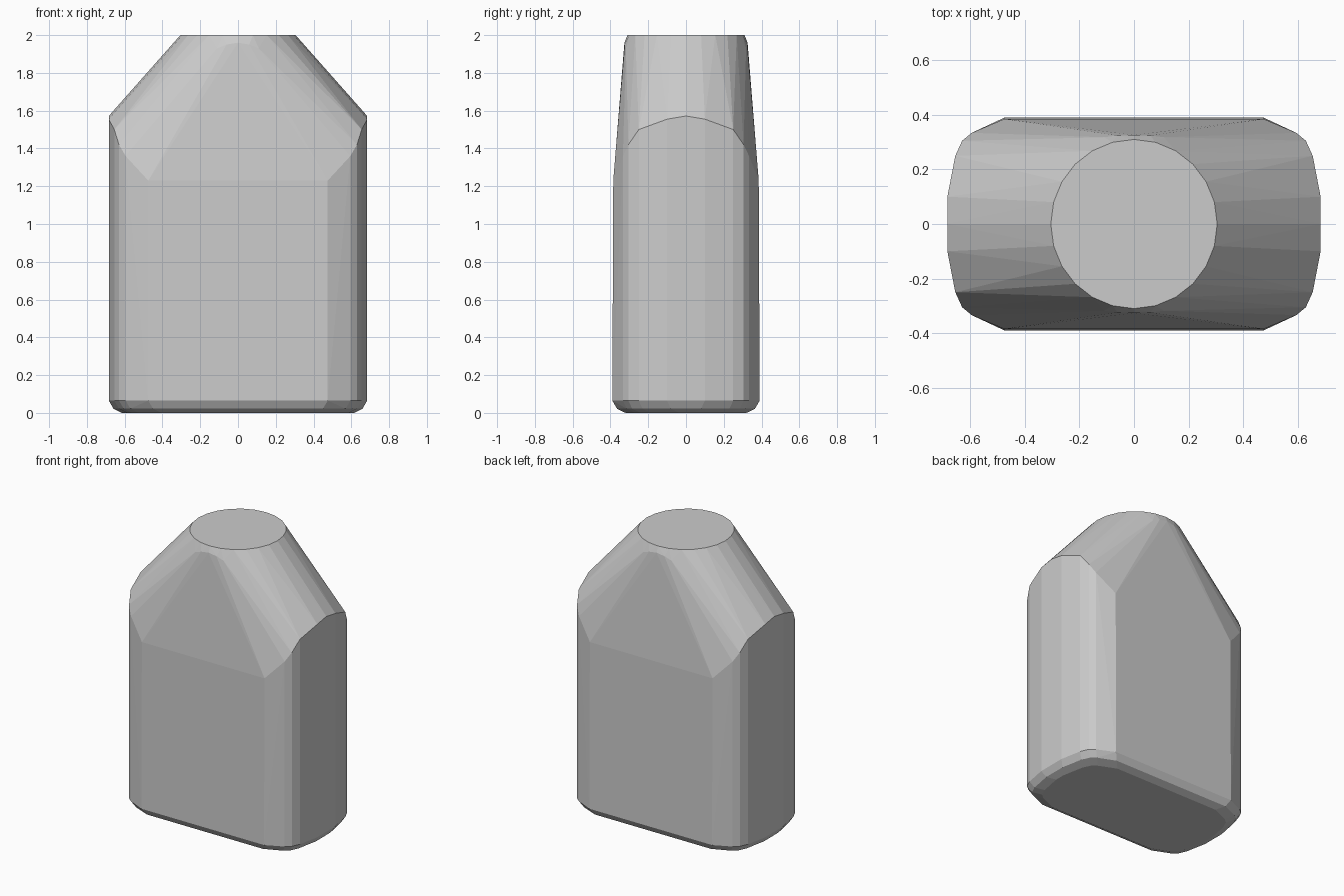
import bpy, bmesh
from math import cos, sin, tau

cube = bpy.data.objects.get("Cube")
if cube:
    bpy.data.objects.remove(cube, do_unlink=True)

grey = bpy.data.materials.new("plain grey")
grey.use_nodes = True
colour = (0.6, 0.6, 0.6, 1)
grey.diffuse_color = colour
grey.node_tree.nodes["Principled BSDF"].inputs["Base Color"].default_value = colour

bm = bmesh.new()


def mirrored(x, y, z):
    """Add a point in all four quadrants."""
    for sx in (1, -1):
        for sy in (1, -1):
            bm.verts.new((sx * x, sy * y, z))


# Round flat cap, with a small bulge under its front and back edges
SIDES = 24
for i in range(SIDES):
    a = tau * i / SIDES
    bm.verts.new((0.305 * cos(a), 0.31 * sin(a), 2))
for x, y, z in ((0, 0.326, 1.96), (0.06, 0.324, 1.95), (0.11, 0.318, 1.93)):
    mirrored(x, y, z)

# Rounded outline of the body: x, y and shoulder height
outline = [(0.684, 0, 1.572), (0.684, 0.1, 1.555), (0.655, 0.25, 1.5),
           (0.63, 0.305, 1.42), (0.595, 0.334, 1.36), (0.475, 0.385, 1.23)]
for x, y, shoulder in outline:
    mirrored(x, y, shoulder)
    # Straight walls and rounded bottom rim
    mirrored(x, y + (0.005 if y > 0.35 else 0), 0.065)
    mirrored(x - 0.025, max(y - 0.02, 0), 0.022)
    mirrored(x - 0.07, max(y - 0.065, 0), 0)

# Wrap the points in one convex skin
bmesh.ops.remove_doubles(bm, verts=bm.verts, dist=0.001)
hull = bmesh.ops.convex_hull(bm, input=bm.verts)
spare = {g for g in hull["geom_interior"] + hull["geom_unused"]
         if isinstance(g, bmesh.types.BMVert)}
bmesh.ops.delete(bm, geom=list(spare), context="VERTS")
bmesh.ops.dissolve_limit(bm, angle_limit=0.01, verts=bm.verts, edges=bm.edges)
bmesh.ops.recalc_face_normals(bm, faces=bm.faces)

mesh = bpy.data.meshes.new("tapered_body")
bm.to_mesh(mesh)
bm.free()
mesh.materials.append(grey)
body = bpy.data.objects.new("tapered_body", mesh)
bpy.context.collection.objects.link(body)
